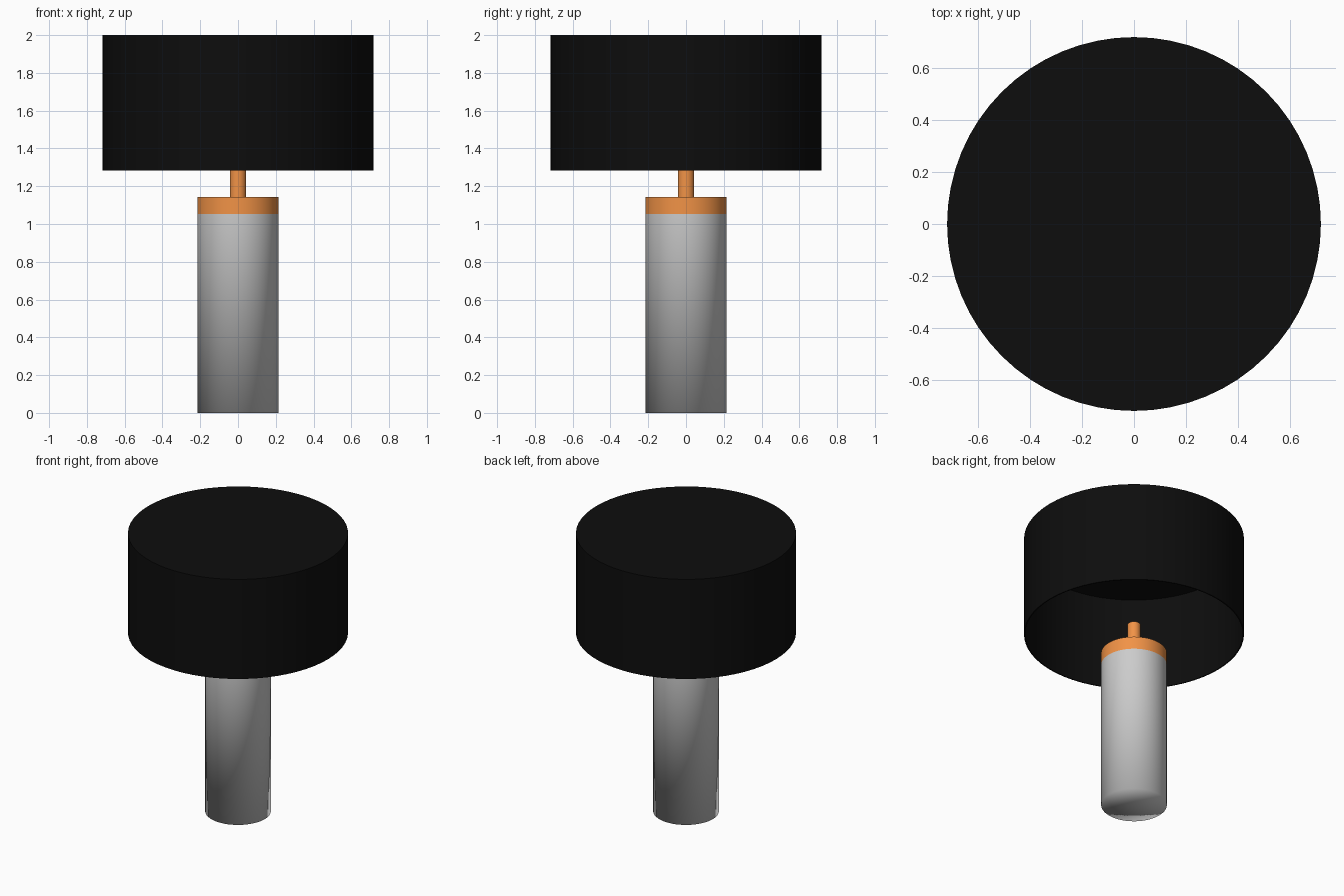
import bpy, bmesh, math

if "Cube" in bpy.data.objects:
    bpy.data.objects.remove(bpy.data.objects["Cube"])

SEGMENTS = 64


def material(name, color):
    mat = bpy.data.materials.new(name)
    mat.diffuse_color = color
    mat.use_nodes = True
    mat.node_tree.nodes["Principled BSDF"].inputs["Base Color"].default_value = mat.diffuse_color
    return mat


def lathe(name, profile, mat=None, angle=30):
    """Spin an (r, z) profile around the z axis; r = 0 closes to a pole."""
    bm = bmesh.new()
    verts = [bm.verts.new((r, 0, z)) for r, z in profile]
    edges = [bm.edges.new(pair) for pair in zip(verts, verts[1:])]
    bmesh.ops.spin(bm, geom=verts + edges, cent=(0, 0, 0), axis=(0, 0, 1),
                   angle=math.tau, steps=SEGMENTS)
    bmesh.ops.remove_doubles(bm, verts=bm.verts, dist=1e-4)
    bmesh.ops.recalc_face_normals(bm, faces=bm.faces)
    mesh = bpy.data.meshes.new(name)
    bm.to_mesh(mesh)
    bm.free()
    obj = bpy.data.objects.new(name, mesh)
    bpy.context.collection.objects.link(obj)
    if mat:
        mesh.materials.append(mat)
    bpy.ops.object.select_all(action='DESELECT')
    obj.select_set(True)
    bpy.context.view_layer.objects.active = obj
    bpy.ops.object.shade_smooth_by_angle(angle=math.radians(angle))
    return obj


copper = material("copper", (0.88, 0.29, 0.062, 1))
black = material("black_fabric", (0.004, 0.004, 0.004, 1))

# Column with a softly shaded foot; the collar closes its top
lathe("base_column", [(0, 0), (0.214, 0), (0.214, 1.052)], angle=180)

# Copper collar and the short stem that stops inside the shade
lathe("copper_collar", [(0.214, 1.052), (0.214, 1.142), (0, 1.142)], copper)
lathe("stem", [(0, 1.142), (0.043, 1.142), (0.043, 1.355), (0, 1.355)], copper)

# Drum shade: closed top, thin wall, open underneath
lathe("lamp_shade", [(0, 2.0), (0.717, 2.0), (0.717, 1.284), (0.709, 1.284),
                     (0.709, 1.95), (0, 1.95)], black)
